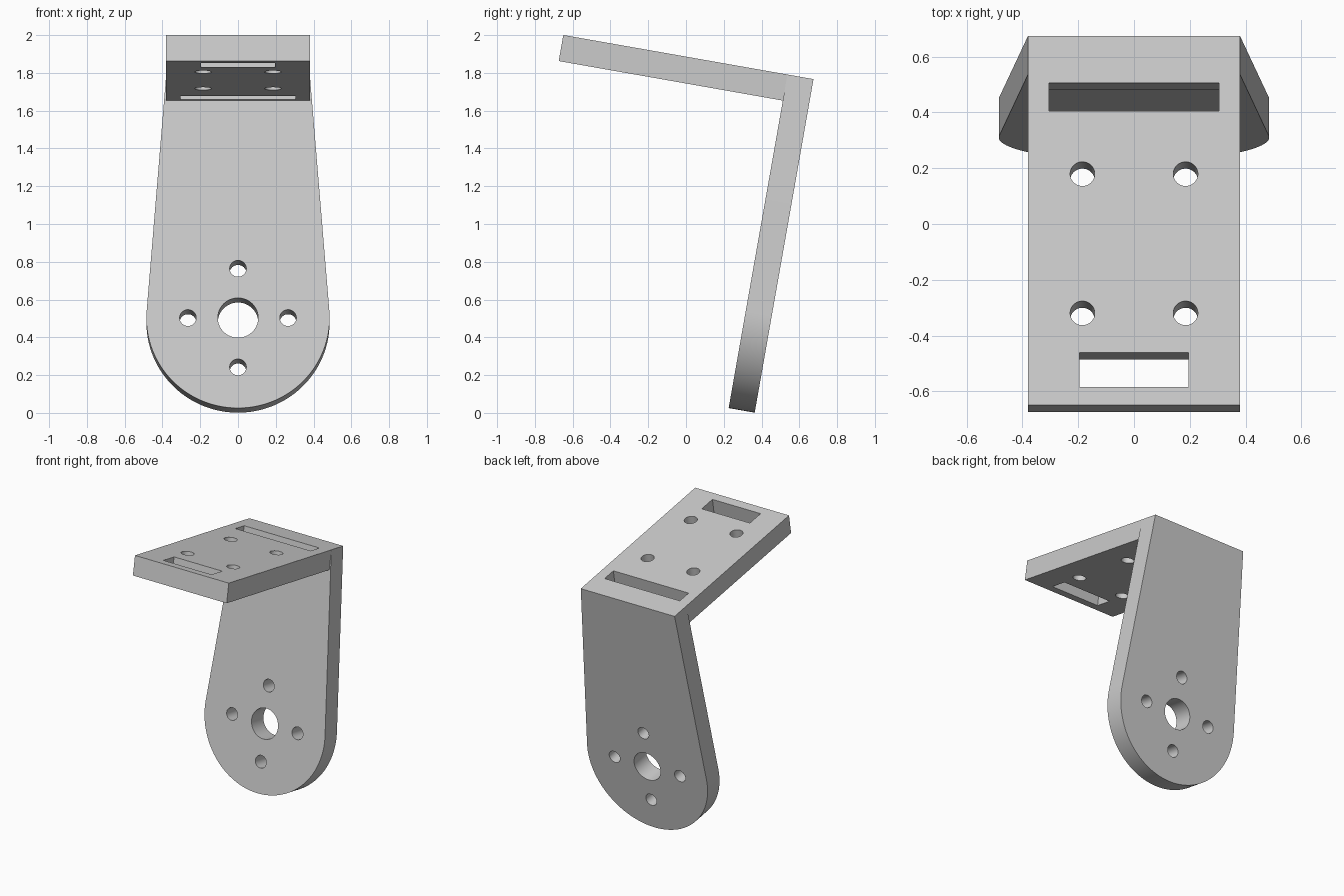
import bpy, bmesh
from math import radians, cos, sin, acos, atan2, hypot, pi
from mathutils import Matrix

cube = bpy.data.objects.get("Cube")
if cube:
    bpy.data.objects.remove(cube, do_unlink=True)

grey = bpy.data.materials.new("plain_grey")
grey.use_nodes = True
COLOUR = (0.6, 0.6, 0.6, 1)
grey.diffuse_color = COLOUR
grey.node_tree.nodes["Principled BSDF"].inputs["Base Color"].default_value = COLOUR

THICK = 0.14      # plate thickness
HALF = 0.38       # half width of the top plate
REACH = 1.345     # length of the top plate
DROP = 1.793      # length of the hanging plate
ROUND = 0.485     # radius of the rounded end
# Whole bracket leans forward; its origin is the outer corner of the bend
TILT = Matrix.Translation((0, 0.675, 1.767)) @ Matrix.Rotation(radians(-10), 4, "X")


def arc(cx, cy, r, start=0, end=2 * pi, steps=48):
    return [(cx + r * cos(start + (end - start) * i / steps),
             cy + r * sin(start + (end - start) * i / steps)) for i in range(steps + 1)]


def hole(cx, cy, r):
    return arc(cx, cy, r)[:-1]


def rect(half, y0, y1):
    return [(-half, y0), (half, y0), (half, y1), (-half, y1)]


def plate(name, loops, placement):
    """Extrude an outline with holes into a flat plate."""
    curve = bpy.data.curves.new(name, "CURVE")
    curve.dimensions = "2D"
    curve.fill_mode = "BOTH"
    curve.extrude = THICK / 2
    for loop in loops:
        spline = curve.splines.new("POLY")
        spline.points.add(len(loop) - 1)
        for point, (x, y) in zip(spline.points, loop):
            point.co = (x, y, 0, 1)
        spline.use_cyclic_u = True
    temp = bpy.data.objects.new(name + "_outline", curve)
    bpy.context.collection.objects.link(temp)
    bpy.context.view_layer.update()
    mesh = bpy.data.meshes.new_from_object(
        temp.evaluated_get(bpy.context.evaluated_depsgraph_get()))
    bpy.data.objects.remove(temp, do_unlink=True)

    bm = bmesh.new()
    bm.from_mesh(mesh)
    bmesh.ops.remove_doubles(bm, verts=bm.verts, dist=0.0001)
    bm.transform(TILT @ placement)
    bmesh.ops.recalc_face_normals(bm, faces=bm.faces)
    bm.to_mesh(mesh)
    bm.free()
    mesh.materials.clear()
    mesh.materials.append(grey)
    obj = bpy.data.objects.new(name, mesh)
    bpy.context.collection.objects.link(obj)
    bpy.ops.object.select_all(action="DESELECT")
    obj.select_set(True)
    bpy.context.view_layer.objects.active = obj
    bpy.ops.object.shade_smooth_by_angle(angle=radians(30))
    return obj


# Top plate: two slots and four screw holes
top_loops = [rect(HALF, -REACH, -THICK),
             rect(0.305, -0.274, -0.171),
             rect(0.195, -1.279, -1.154)]
top_loops += [hole(x, y, 0.044) for x in (-0.185, 0.185) for y in (-0.503, -1.01)]
plate("top_plate", top_loops, Matrix.Translation((0, 0, -THICK / 2)))

# Hanging plate: sides run tangent into the rounded end, with a ring of holes
cz = ROUND - DROP
tangent = atan2(-cz, HALF) - acos(ROUND / hypot(HALF, cz))
outline = [(HALF, 0), (-HALF, 0)] + arc(0, cz, ROUND, pi - tangent, 2 * pi + tangent, 64)
hang_loops = [outline, hole(0, cz, 0.107)]
hang_loops += [hole(0.265 * cos(k * pi / 2), cz + 0.265 * sin(k * pi / 2), 0.044)
               for k in range(4)]
plate("hanging_plate", hang_loops,
      Matrix.Translation((0, -THICK / 2, 0)) @ Matrix.Rotation(radians(90), 4, "X"))
